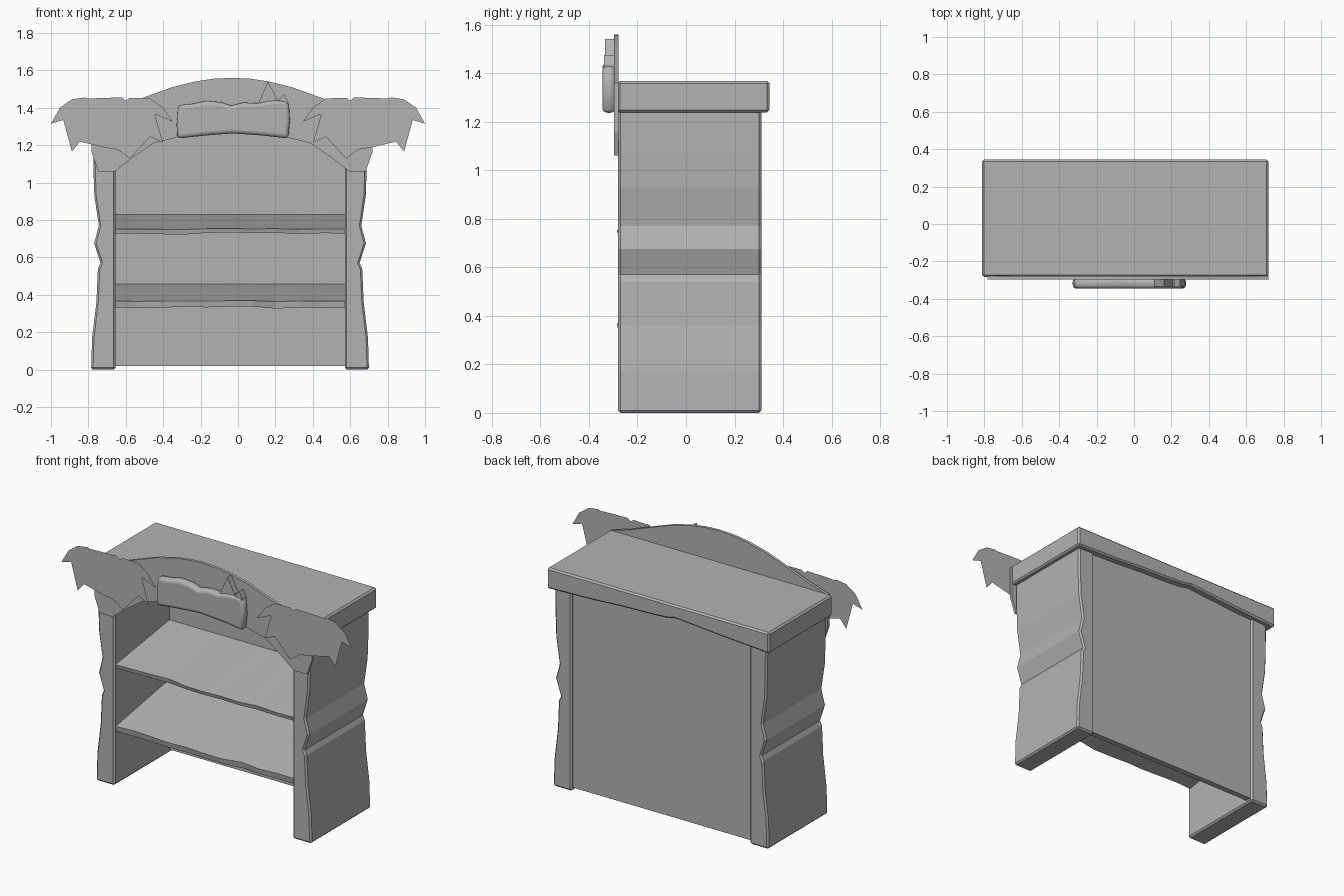
import bpy, bmesh

CX = -0.0425  # centre line of the cabinet

# Darker grey shared by every part
grey = bpy.data.materials.new("dark_grey")
grey.diffuse_color = (0.45, 0.45, 0.45, 1)


def finish(name, bm):
    bmesh.ops.recalc_face_normals(bm, faces=bm.faces)
    me = bpy.data.meshes.new(name)
    bm.to_mesh(me)
    bm.free()
    me.materials.append(grey)
    ob = bpy.data.objects.new(name, me)
    bpy.context.collection.objects.link(ob)
    return ob


def prism(name, outline, y0, y1, bevel=0, segments=1):
    """Front-view outline (x, z) pushed from y0 to y1; flat sheet if y0 == y1."""
    bm = bmesh.new()
    face = bm.faces.new([bm.verts.new((x, y0, z)) for x, z in outline])
    if y0 != y1:
        ext = bmesh.ops.extrude_face_region(bm, geom=[face])
        moved = [v for v in ext["geom"] if isinstance(v, bmesh.types.BMVert)]
        bmesh.ops.translate(bm, verts=moved, vec=(0, y1 - y0, 0))
    else:
        bmesh.ops.triangulate(bm, faces=bm.faces[:])
    ob = finish(name, bm)
    if bevel:
        mod = ob.modifiers.new("bevel", "BEVEL")
        mod.width, mod.segments = bevel, segments
        mod.limit_method, mod.angle_limit = "ANGLE", 1.0
    return ob


def rect(x0, x1, z0, z1):
    return [(x0, z0), (x1, z0), (x1, z1), (x0, z1)]


def shelf(name, z_back, z_front, thick, wobble):
    """Sloping board whose front edge wanders in depth and thickness."""
    bm = bmesh.new()
    rings = []
    n = len(wobble) - 1
    for i, w in enumerate(wobble):
        x = -0.665 + 1.24 * i / n
        yf = -0.27 + w
        zf = z_front - w * 0.12
        t = thick + w * 0.2
        rings.append([bm.verts.new(c) for c in (
            (x, yf, zf), (x, 0.27, z_back),
            (x, 0.27, z_back - thick), (x, yf + 0.006, zf - t))])
    for a, b in zip(rings, rings[1:]):
        for k in range(4):
            bm.faces.new((a[k], a[k - 1], b[k - 1], b[k]))
    bm.faces.new(rings[0])
    bm.faces.new(rings[-1])
    return finish(name, bm)


# Side posts with a carved, wavy outer face
wave = [(0.70, 0), (0.695, 0.17), (0.672, 0.36), (0.664, 0.54), (0.65, 0.57),
        (0.684, 0.675), (0.659, 0.77), (0.683, 0.93), (0.688, 1.07), (0.69, 1.26)]
post = [(0.571, 0)] + wave + [(0.571, 1.26)]
prism("right_post", post, -0.28, 0.311, 0.01)
prism("left_post", [(2 * CX - x, z) for x, z in post], -0.28, 0.311, 0.01)

# Back panel
prism("back_panel", rect(-0.665, 0.575, 0.02, 1.295), 0.262, 0.299)

# Top slab with an uneven lower edge
slab = [(-0.812, 1.368), (-0.812, 1.238), (-0.5, 1.258), (-0.25, 1.278), (-0.165, 1.285),
        (-0.1, 1.272), (0, 1.266), (0.2, 1.26), (0.4, 1.248), (0.719, 1.238), (0.719, 1.368)]
prism("top_slab", slab, -0.283, 0.344, 0.01)

# Shelves
shelf("lower_shelf", 0.46, 0.367, 0.034,
      [0, 0.015, 0.005, -0.008, 0.0, -0.012, -0.015, 0.022, 0.0, 0.012, 0.01])
shelf("upper_shelf", 0.83, 0.752, 0.024,
      [0, 0.005, 0.012, 0.02, -0.01, -0.015, -0.005, -0.012, 0.01, -0.005, 0.0])

# Arched front board: half outlines mirrored about its own centre
AX = -0.032
half_top = [(0, 1.56), (0.1, 1.555), (0.2, 1.54), (0.32, 1.51), (0.5, 1.445),
            (0.62, 1.40), (0.75, 1.36), (0.75, 1.16), (0.715, 1.06)]
half_bottom = [(0.625, 1.06), (0.53, 1.135), (0.42, 1.21), (0.28, 1.246), (0.14, 1.26)]
half = half_top + half_bottom
board = [(AX + x, z) for x, z in half] + [(AX, 1.265)]
board += [(AX - x, z) for x, z in reversed(half[1:])]
prism("arch_board", board, -0.297, -0.279)

# Pillow-like blank plaque
plaque = [(-0.325, 1.25), (-0.312, 1.237), (-0.18, 1.251), (-0.03, 1.263), (0.13, 1.252),
          (0.258, 1.237), (0.27, 1.25), (0.278, 1.33), (0.272, 1.42), (0.255, 1.437),
          (0.225, 1.442), (0.16, 1.438), (0.1, 1.424), (0.03, 1.428), (-0.04, 1.412),
          (-0.09, 1.43), (-0.17, 1.437), (-0.25, 1.42), (-0.305, 1.415),
          (-0.32, 1.40), (-0.328, 1.31)]
ob = prism("plaque", plaque, -0.345, -0.29, 0.028, 4)
bpy.context.view_layer.objects.active = ob
ob.select_set(True)
bpy.ops.object.shade_smooth_by_angle(angle=1.2)

# Pointed shards on the plaque's upper edge
prism("large_shard", [(0.105, 1.415), (0.21, 1.40), (0.208, 1.45), (0.16, 1.54)], -0.333, -0.295)
prism("small_shard", [(0.20, 1.42), (0.262, 1.405), (0.265, 1.435), (0.245, 1.475)], -0.338, -0.295)

# Palm fronds: flat sheets mirrored about x = 0, just ahead of the board
frond = [(1.0, 1.315), (0.952, 1.40), (0.888, 1.445), (0.82, 1.455), (0.754, 1.428),
         (0.738, 1.452), (0.62, 1.455), (0.60, 1.438), (0.578, 1.453), (0.47, 1.45),
         (0.401, 1.401), (0.348, 1.326), (0.44, 1.365), (0.54, 1.362), (0.47, 1.31),
         (0.401, 1.214), (0.47, 1.245), (0.55, 1.267), (0.636, 1.262), (0.588, 1.203),
         (0.578, 1.128), (0.642, 1.176), (0.711, 1.187), (0.75, 1.245), (0.782, 1.257),
         (0.845, 1.219), (0.888, 1.166), (0.893, 1.23), (0.861, 1.299), (0.856, 1.337),
         (0.925, 1.337)]
prism("right_palm", frond, -0.31, -0.31)
prism("left_palm", [(-x, z) for x, z in frond], -0.31, -0.31)
